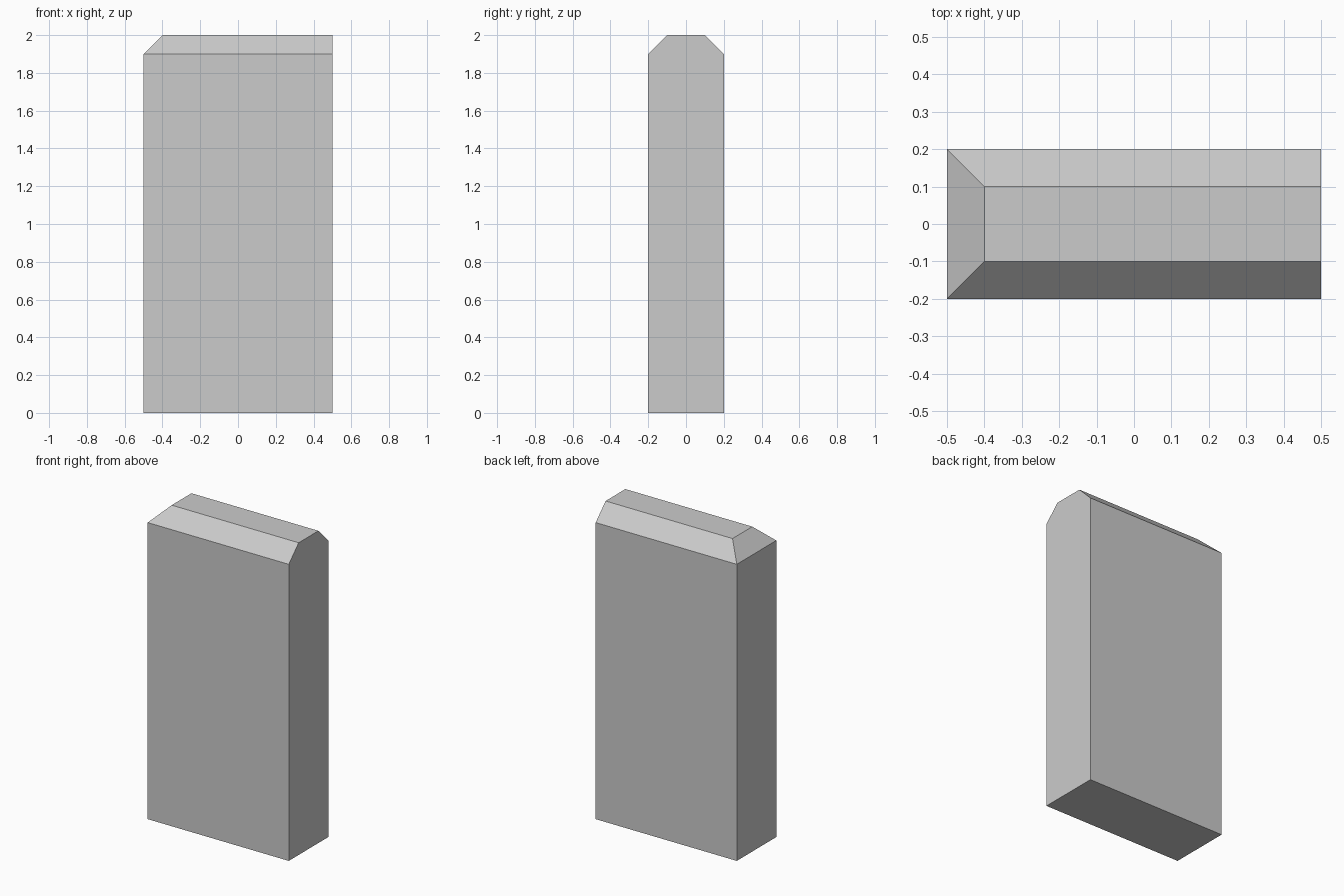
import bpy, bmesh
from mathutils import Matrix

if "Cube" in bpy.data.objects:
    bpy.data.objects.remove(bpy.data.objects["Cube"])

WIDTH, DEPTH, HEIGHT, CHAMFER = 1.0, 0.4, 2.0, 0.1

# Upright slab standing on the ground
bm = bmesh.new()
bmesh.ops.create_cube(bm, size=1.0, matrix=Matrix.Translation((0, 0, HEIGHT / 2))
                      @ Matrix.Diagonal((WIDTH, DEPTH, HEIGHT, 1)))

# Chamfer the front, back and left top edges; the right end stays flush
top_edges = [e for e in bm.edges
             if all(v.co.z > HEIGHT - 0.01 for v in e.verts)
             and not all(v.co.x > 0 for v in e.verts)]
bmesh.ops.bevel(bm, geom=top_edges, offset=CHAMFER, offset_type='OFFSET',
                segments=1, profile=0.5, affect='EDGES')
bmesh.ops.recalc_face_normals(bm, faces=bm.faces)

mesh = bpy.data.meshes.new("slab")
bm.to_mesh(mesh)
bm.free()
bpy.context.collection.objects.link(bpy.data.objects.new("slab", mesh))
